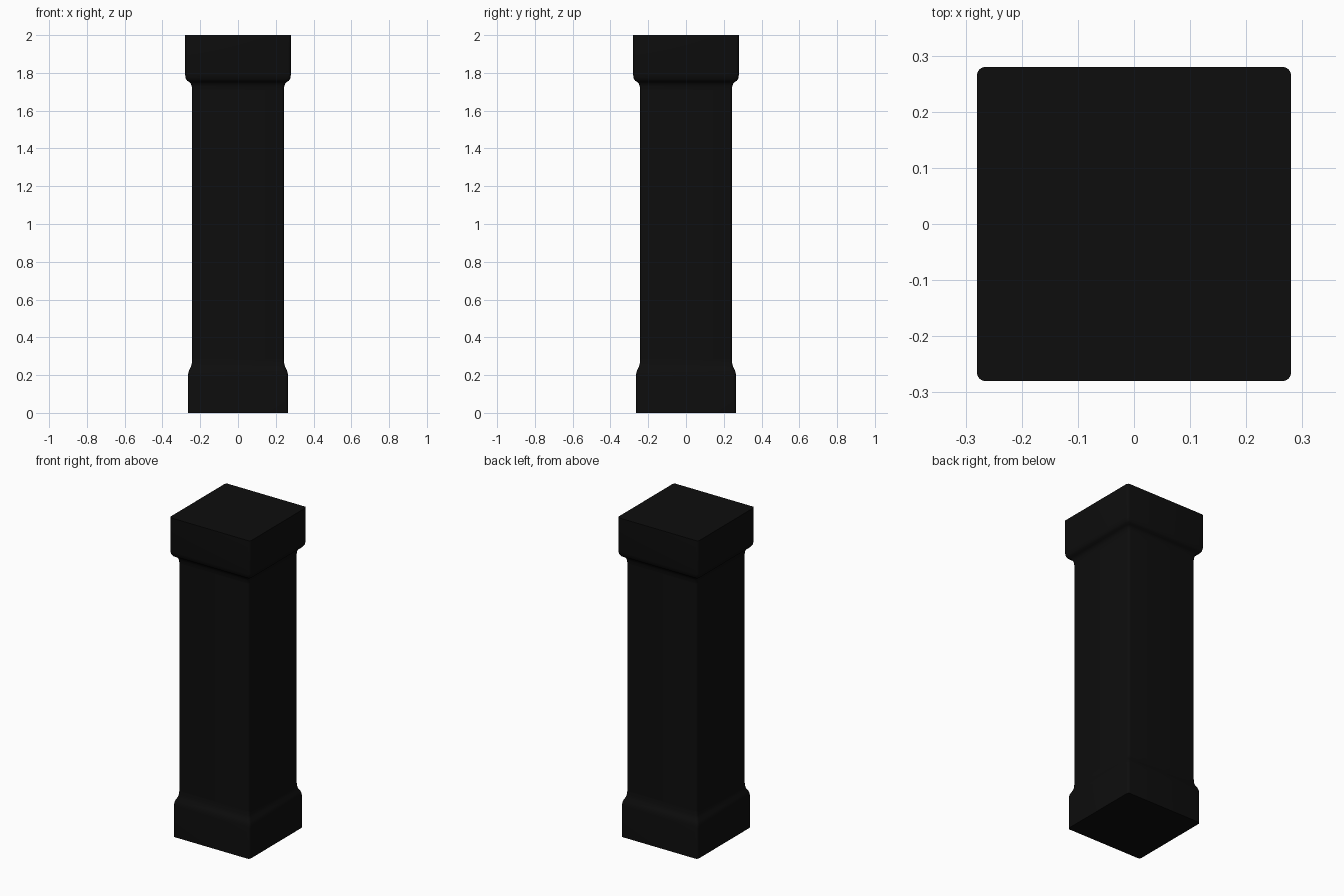
import bpy, bmesh
from math import cos, sin, pi, radians

if "Cube" in bpy.data.objects:
    bpy.data.objects.remove(bpy.data.objects["Cube"])

RADIUS, STEPS = 0.015, 4

# Near-black finish
black = bpy.data.materials.new("black_finish")
black.diffuse_color = (0.004, 0.004, 0.004, 1)
black.use_nodes = True
black.node_tree.nodes["Principled BSDF"].inputs["Base Color"].default_value = black.diffuse_color


def ring(bm, half, z):
    """Square loop with rounded corners."""
    verts, c = [], half - RADIUS
    for k, (sx, sy) in enumerate([(1, 1), (-1, 1), (-1, -1), (1, -1)]):
        for i in range(STEPS + 1):
            a = pi / 2 * (k + i / STEPS)
            verts.append(bm.verts.new((sx * c + RADIUS * cos(a),
                                       sy * c + RADIUS * sin(a), z)))
    return verts


def part(name, profile, bottom=False, top=False):
    """Sweep a (half width, height) profile around the square plan."""
    bm = bmesh.new()
    rings = [ring(bm, h, z) for h, z in profile]
    for a, b in zip(rings, rings[1:]):
        for i in range(len(a)):
            j = (i + 1) % len(a)
            bm.faces.new((a[i], a[j], b[j], b[i]))
    if bottom:
        bm.faces.new(rings[0][::-1])
    if top:
        bm.faces.new(rings[-1])
    mesh = bpy.data.meshes.new(name)
    bm.to_mesh(mesh)
    bm.free()
    mesh.materials.append(black)
    obj = bpy.data.objects.new(name, mesh)
    bpy.context.collection.objects.link(obj)
    bpy.context.view_layer.objects.active = obj
    obj.select_set(True)
    bpy.ops.object.shade_smooth_by_angle(angle=radians(35))
    obj.select_set(False)


# Plinth with a curved shoulder
part("base", [(0.265, 0), (0.265, 0.195), (0.263, 0.213), (0.258, 0.228),
              (0.25, 0.242), (0.245, 0.26), (0.243, 0.285)], bottom=True)

# Plain square shaft
part("shaft", [(0.243, 0.285), (0.243, 1.71)])

# Capital with a moulded underside
part("capital", [(0.243, 1.71), (0.245, 1.73), (0.25, 1.744), (0.258, 1.752),
                 (0.269, 1.758), (0.276, 1.768), (0.28, 1.79), (0.28, 2.0)],
     top=True)
